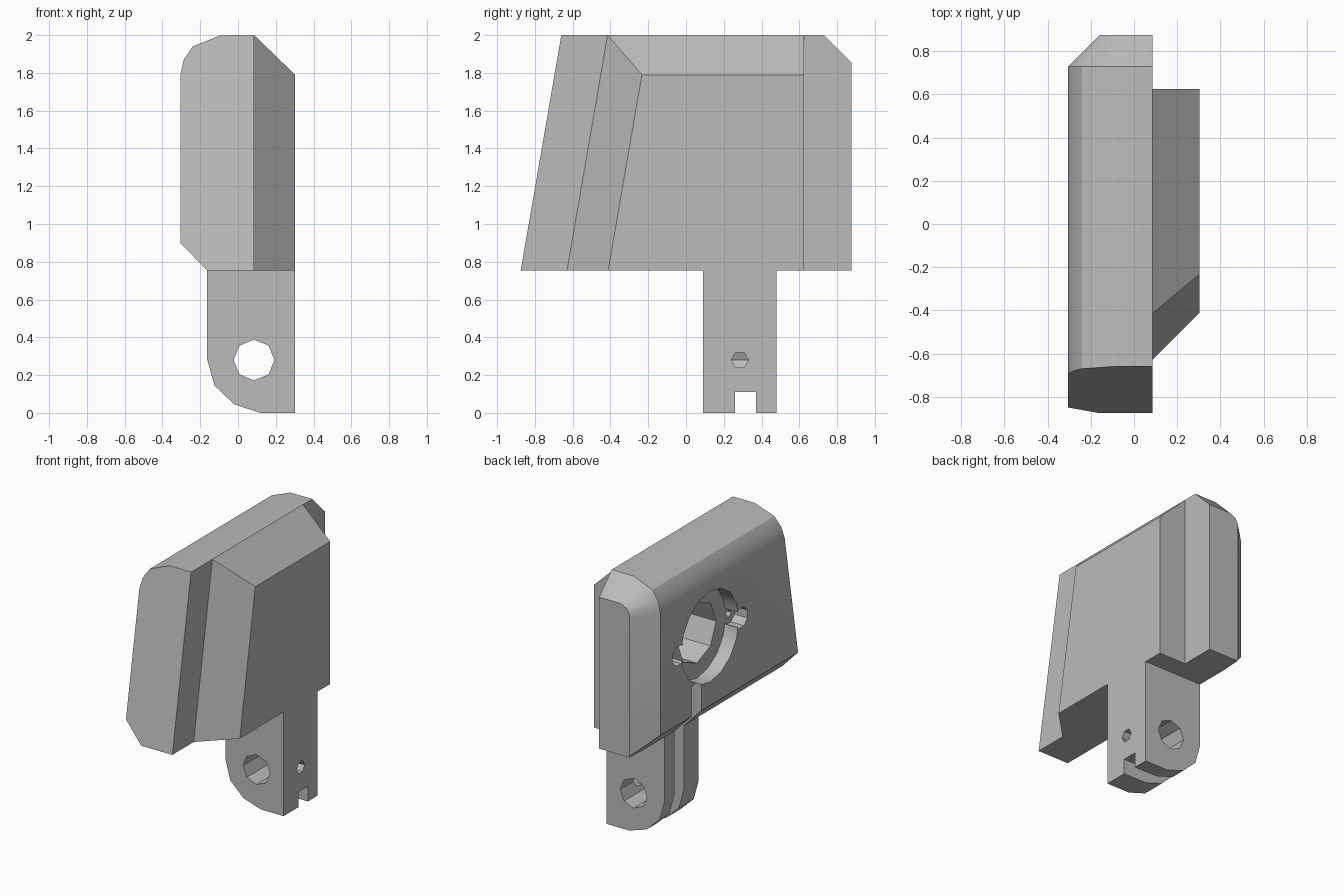
import bpy, bmesh, math
from mathutils import Vector, Matrix

if "Cube" in bpy.data.objects:
    bpy.data.objects.remove(bpy.data.objects["Cube"], do_unlink=True)

grey = bpy.data.materials.new("plain_grey")
grey.use_nodes = True
grey.diffuse_color = (0.5, 0.5, 0.5, 1)
grey.node_tree.nodes["Principled BSDF"].inputs["Base Color"].default_value = grey.diffuse_color


def loft(name, rings):
    """Skin a row of matching closed rings and cap both ends."""
    bm = bmesh.new()
    rows = [[bm.verts.new(p) for p in ring] for ring in rings]
    n = len(rows[0])
    for a, b in zip(rows, rows[1:]):
        for i in range(n):
            j = (i + 1) % n
            bm.faces.new((a[i], a[j], b[j], b[i]))
    bm.faces.new(rows[0])
    bm.faces.new(rows[-1])
    bmesh.ops.recalc_face_normals(bm, faces=bm.faces)
    mesh = bpy.data.meshes.new(name)
    bm.to_mesh(mesh)
    bm.free()
    mesh.materials.append(grey)
    obj = bpy.data.objects.new(name, mesh)
    bpy.context.collection.objects.link(obj)
    return obj


def prism_y(name, profile, y0, y1):
    return loft(name, [[(x, y, z) for x, z in profile] for y in (y0, y1)])


def ring(cx, cy, radius, sides, turn=0):
    steps = [2 * math.pi * i / sides + turn for i in range(sides)]
    return [(cx + radius * math.cos(a), cy + radius * math.sin(a)) for a in steps]


def drill_x(name, y, z, radius, sides, x0, x1, turn=0):
    pts = ring(y, z, radius, sides, turn)
    return loft(name, [[(x, a, b) for a, b in pts] for x in (x0, x1)])


def cut(targets, cutter):
    """Subtract the cutter from each target, then discard it."""
    cutter.hide_render = True
    for obj in targets:
        mod = obj.modifiers.new("cut", 'BOOLEAN')
        mod.operation = 'DIFFERENCE'
        mod.solver = 'EXACT'
        mod.object = cutter
        bpy.context.view_layer.objects.active = obj
        bpy.ops.object.modifier_apply(modifier=mod.name)
    bpy.data.objects.remove(cutter, do_unlink=True)


LOW, TOP = 0.755, 2.0


def lean(z, low_y):
    """Depth of a front edge that leans back with height."""
    return low_y + 0.215 * (z - LOW) / (TOP - LOW)


# Main housing slab: rounded outer top, chamfered lower edge, bevelled back end
section = [(0.085, LOW), (-0.165, LOW), (-0.305, 0.9), (-0.305, 1.79),
           (-0.287, 1.87), (-0.24, 1.94), (-0.09, TOP), (0.085, TOP)]
back_end = [(0.085, LOW), (-0.155, LOW), (-0.16, 0.765), (-0.16, 1.77),
            (-0.155, 1.8), (-0.14, 1.83), (-0.09, 1.855), (0.085, 1.855)]
housing = loft("housing_slab", [
    [(x, lean(z, -0.875), z) for x, z in section],
    [(x, 0.73, z) for x, z in section],
    [(x, 0.875, z) for x, z in back_end]])

# Raised side panel with a sloped top and an angled front
panel_section = [(0.085, LOW), (0.303, LOW), (0.303, 1.79), (0.085, TOP)]
panel = loft("side_panel", [
    [(x, lean(z, -0.63 if x < 0.1 else -0.412), z) for x, z in panel_section],
    [(x, 0.625, z) for x, z in panel_section]])

# Mounting stem with a rounded foot
stem = prism_y("mounting_stem", [
    (0.303, LOW), (0.303, 0), (0.12, 0), (-0.02, 0.045),
    (-0.125, 0.145), (-0.165, 0.29), (-0.165, LOW)], 0.09, 0.48)

# Cord groove wrapping the foot and running up the outer side
GROOVE = (0.26, 0.37)
cut([stem], prism_y("foot_groove_cutter", [
    (0.4, -0.1), (-0.3, -0.1), (-0.3, 0.8), (-0.055, 0.8), (-0.055, 0.29),
    (-0.03, 0.2), (0.03, 0.14), (0.12, 0.11), (0.4, 0.11)], *GROOVE))

# Octagonal axle hole and the small pin hole that meets it
cut([stem], prism_y("axle_hole_cutter", ring(0.085, 0.28, 0.108, 8), 0, 0.6))
cut([stem], drill_x("pin_hole_cutter", 0.285, 0.28, 0.046, 6, 0.1, 0.4))

# Round recess with two ears, screw holes and a deep octagonal pocket
CY, CZ, FLOOR = 0.16, 1.4, -0.2
cut([housing], drill_x("recess_cutter", CY, CZ, 0.33, 16, -0.4, FLOOR))
for side in (-1, 1):
    ear = CY + side * 0.36
    cut([housing], drill_x("ear_cutter", ear, CZ, 0.075, 8, -0.4, FLOOR, math.pi / 8))
    cut([housing], drill_x("screw_cutter", ear, CZ, 0.03, 6, -0.4, 0))
cut([housing, panel], drill_x("pocket_cutter", CY, CZ, 0.22, 8, -0.4, 0.2))
cut([housing], prism_y("cord_channel_cutter", [
    (-0.4, 0.7), (-0.055, 0.7), (-0.055, 0.9), (FLOOR, 1.12), (-0.4, 1.12)], *GROOVE))

# Soft shading over the rounded top, crisp edges elsewhere
bpy.ops.object.select_all(action='DESELECT')
housing.select_set(True)
bpy.context.view_layer.objects.active = housing
bpy.ops.object.shade_smooth_by_angle(angle=math.radians(30))
